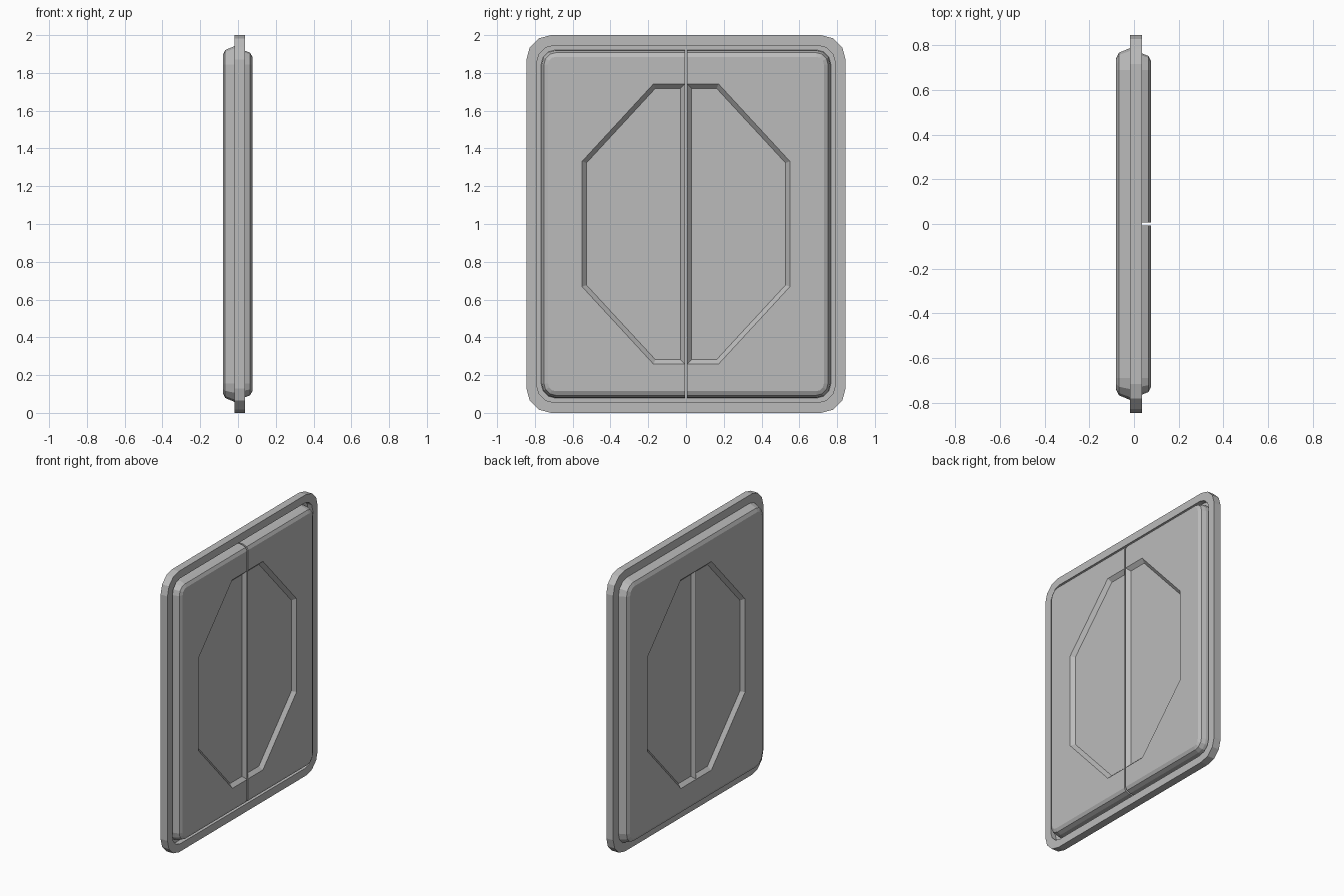
import bpy, bmesh, math

cube = bpy.data.objects.get("Cube")
if cube:
    bpy.data.objects.remove(cube, do_unlink=True)

EXTRA = 0.155      # the panel is this much taller than wide, per half
STEPS = 3          # segments in each rounded corner

grey = bpy.data.materials.new("plain grey")
grey.use_nodes = True
grey.diffuse_color = (0.5, 0.5, 0.5, 1)
grey.node_tree.nodes["Principled BSDF"].inputs["Base Color"].default_value = (0.5, 0.5, 0.5, 1)


def corner(half, centre, sy, sz):
    """Rounded corner points, running from the side to the top or bottom."""
    r = half - centre
    pts = []
    for i in range(STEPS + 1):
        a = math.pi / 2 * i / STEPS
        pts.append((sy * (centre + r * math.cos(a)),
                    1 + sz * (centre + EXTRA + r * math.sin(a))))
    return pts


def half_outline(half, centre, sy, gap):
    """Open outline of one half, from bottom middle to top middle."""
    low = corner(half, centre, sy, -1)[::-1]
    high = corner(half, centre, sy, 1)
    reach = half + EXTRA
    return [(sy * gap, 1 - reach)] + low + high + [(sy * gap, 1 + reach)]


def full_outline(half, centre):
    right = corner(half, centre, 1, -1)[::-1] + corner(half, centre, 1, 1)
    left = corner(half, centre, -1, 1)[::-1] + corner(half, centre, -1, -1)
    return right + left


def add_ring(bm, x, points):
    return [bm.verts.new((x, y, z)) for y, z in points]


def bridge(bm, a, b, closed):
    n = len(a)
    for i in range(n if closed else n - 1):
        j = (i + 1) % n
        bm.faces.new((a[i], a[j], b[j], b[i]))


def finish(bm, name):
    bmesh.ops.recalc_face_normals(bm, faces=bm.faces[:])
    mesh = bpy.data.meshes.new(name)
    bm.to_mesh(mesh)
    bm.free()
    mesh.materials.append(grey)
    obj = bpy.data.objects.new(name, mesh)
    bpy.context.collection.objects.link(obj)


def frame():
    """Flat rounded frame with a shallow tray on the +x side."""
    bm = bmesh.new()
    profile = [(-0.018, 0.845, 0.715), (0.036, 0.845, 0.715),
               (0.036, 0.79, 0.70), (0.0, 0.79, 0.70)]
    rings = [add_ring(bm, x, full_outline(h, c)) for x, h, c in profile]
    for a, b in zip(rings, rings[1:]):
        bridge(bm, a, b, True)
    bm.faces.new(rings[0])
    bm.faces.new(rings[-1])
    finish(bm, "frame")


def door_half(name, profile, sy, gap):
    """Raised half panel with a sloped half-octagon recess."""
    bm = bmesh.new()
    rings = [add_ring(bm, x, half_outline(h, 0.69, sy, gap)) for x, h in profile]
    for a, b in zip(rings, rings[1:]):
        bridge(bm, a, b, False)
    bm.faces.new(rings[0])

    # recess rim and floor
    face_x = profile[-1][0]
    floor_x = face_x - math.copysign(0.025, face_x)
    rim_half = [(gap, 0.742), (0.172, 0.742), (0.55, 0.332)]
    floor_half = [(gap + 0.023, 0.718), (0.162, 0.718), (0.527, 0.323)]

    def hexagon(x, pts):
        loop = [(sy * y, 1 + z) for y, z in pts]
        loop += [(sy * y, 1 - z) for y, z in pts[::-1]]
        return add_ring(bm, x, loop)

    rim = hexagon(face_x, rim_half)
    floor = hexagon(floor_x, floor_half)
    bridge(bm, rim, floor, True)
    bm.faces.new(floor)

    # front face wraps round the recess; the meeting edge closes the middle
    bm.faces.new(rings[-1] + rim)
    bm.faces.new([r[0] for r in rings] + [rim[-1], rim[0]]
                 + [r[-1] for r in rings[::-1]])
    finish(bm, name)


frame()
right_profile = [(0.0, 0.767), (0.036, 0.763), (0.064, 0.752), (0.076, 0.73)]
left_profile = [(-0.018, 0.787), (-0.068, 0.766), (-0.08, 0.742)]
for sy, side in ((-1, "front"), (1, "back")):
    door_half("right_panel_" + side, right_profile, sy, 0.006)
    door_half("left_panel_" + side, left_profile, sy, 0.0)
